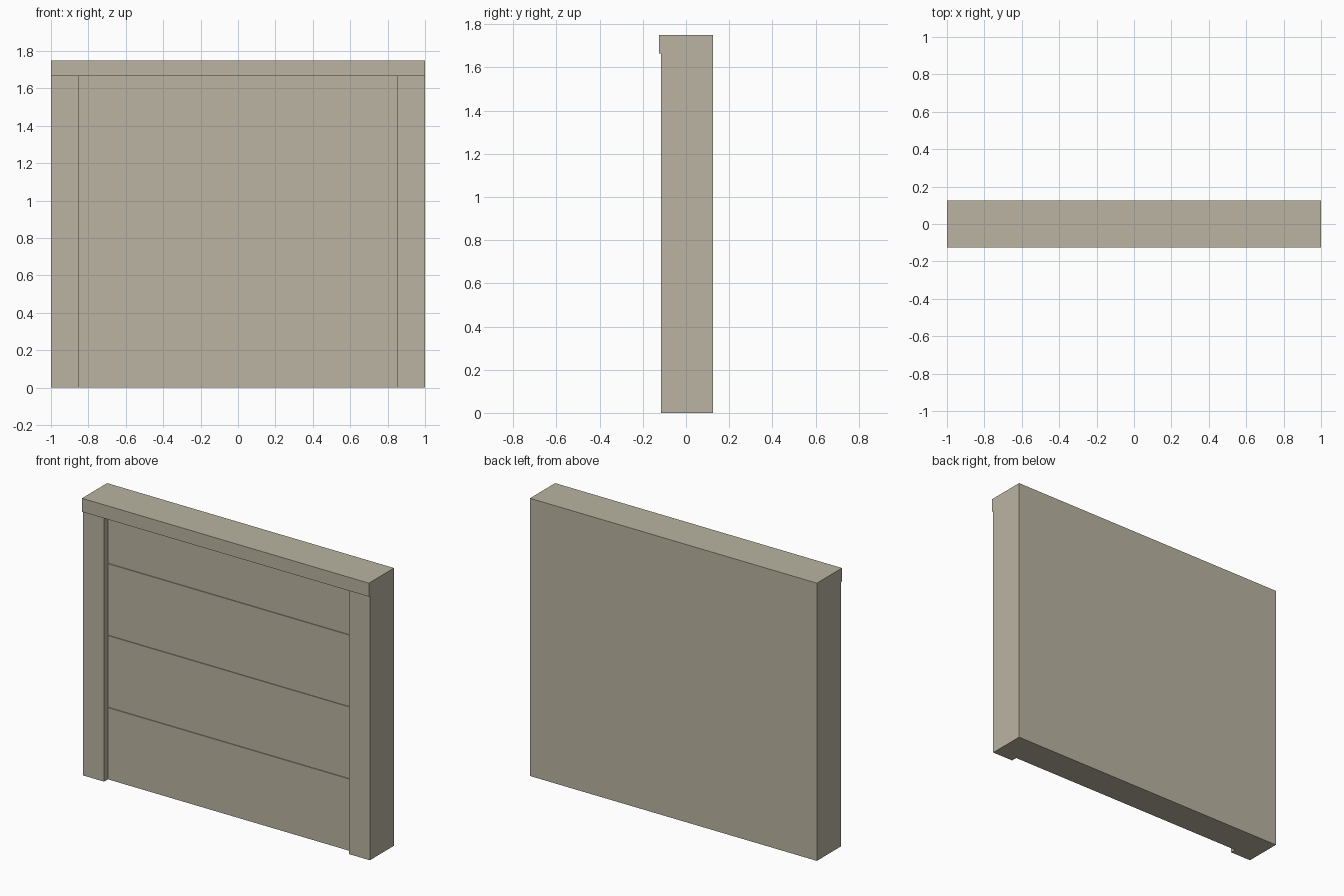
import bpy, bmesh

if "Cube" in bpy.data.objects:
    bpy.data.objects.remove(bpy.data.objects["Cube"])

stone = bpy.data.materials.new("warm beige")
stone.diffuse_color = (0.49, 0.455, 0.355, 1)
stone.use_nodes = True
stone.node_tree.nodes["Principled BSDF"].inputs["Base Color"].default_value = stone.diffuse_color

FRONT, BACK = -0.115, 0.125      # post face and rear face
PANEL = -0.077                   # plank face, recessed between the posts
GROOVE, DEPTH = 0.008, 0.005
INNER, LINTEL_Z, TOP = 0.853, 1.665, 1.75


def add_prism(name, outline, z0, z1):
    """Extrude an xy outline from z0 to z1."""
    bm = bmesh.new()
    face = bm.faces.new([bm.verts.new((x, y, z0)) for x, y in outline])
    ext = bmesh.ops.extrude_face_region(bm, geom=[face])
    verts = [v for v in ext["geom"] if isinstance(v, bmesh.types.BMVert)]
    bmesh.ops.translate(bm, verts=verts, vec=(0, 0, z1 - z0))
    bmesh.ops.recalc_face_normals(bm, faces=bm.faces)
    mesh = bpy.data.meshes.new(name)
    bm.to_mesh(mesh)
    bm.free()
    mesh.materials.append(stone)
    obj = bpy.data.objects.new(name, mesh)
    bpy.context.collection.objects.link(obj)
    return obj


def rect(x, y0, y1):
    return [(-x, y0), (x, y0), (x, y1), (-x, y1)]


# Wall with two side posts, one U-shaped plan
bed = PANEL + DEPTH
add_prism("wall_and_posts",
          [(-1, FRONT), (-INNER, FRONT), (-INNER, bed), (INNER, bed),
           (INNER, FRONT), (1, FRONT), (1, BACK), (-1, BACK)], 0, LINTEL_Z)

# Lintel, slightly proud of the posts
add_prism("lintel", rect(1, -0.125, BACK), LINTEL_Z, TOP)

# Four planks separated by narrow grooves
joints = [0, 0.456, 0.910, 1.363, LINTEL_Z]
for i in range(4):
    z0 = joints[i] + (GROOVE / 2 if i > 0 else 0)
    z1 = joints[i + 1] - (GROOVE / 2 if i < 3 else 0)
    add_prism(f"plank_{i + 1}", rect(INNER, PANEL, bed), z0, z1)
